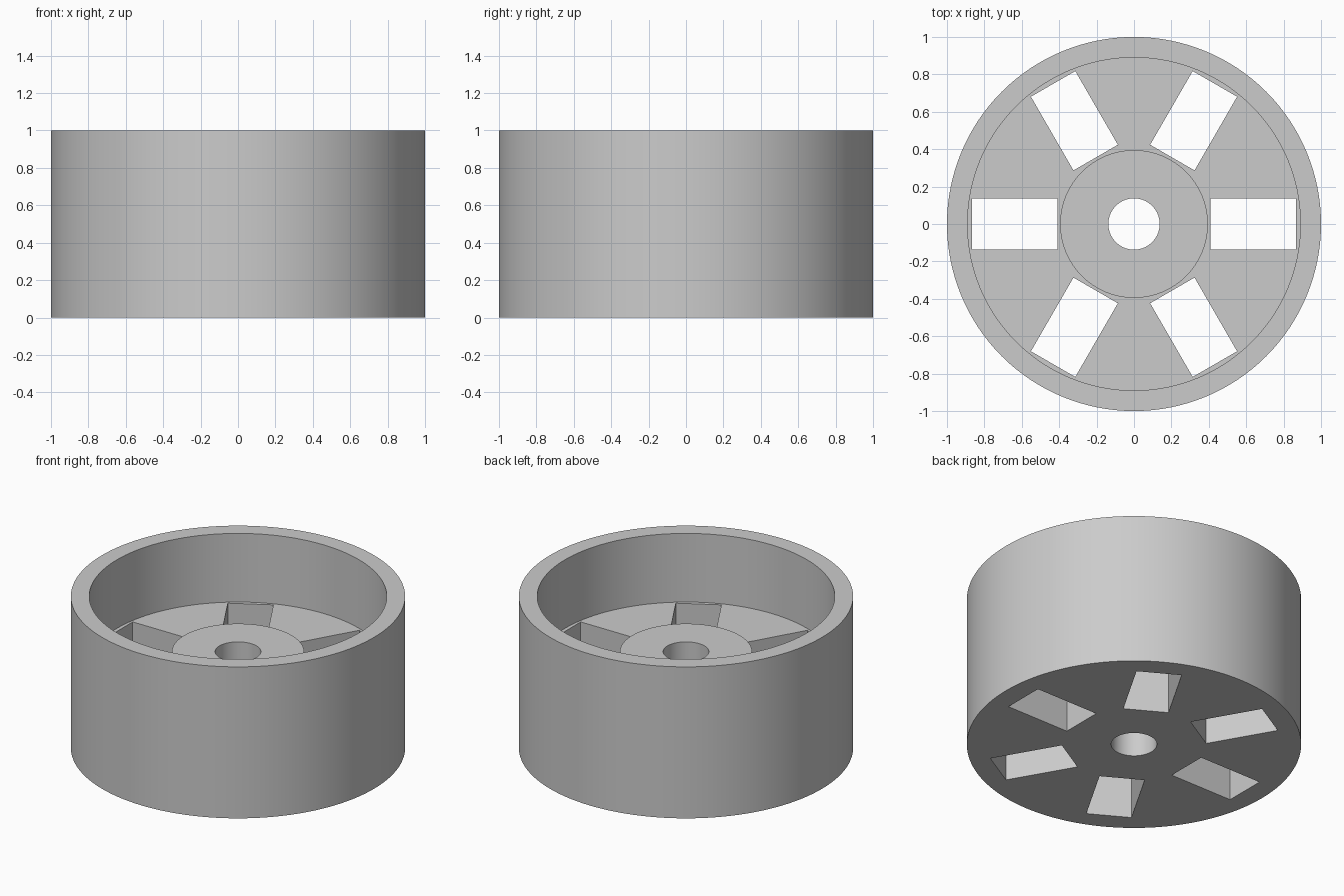
import bpy, bmesh, math
from mathutils import Matrix

if "Cube" in bpy.data.objects:
    bpy.data.objects.remove(bpy.data.objects["Cube"])

SEGMENTS = 128
FLOOR_Z, HUB_Z = 0.547, 0.635

grey = bpy.data.materials.new("grey")
grey.diffuse_color = (0.6, 0.6, 0.6, 1)
grey.use_nodes = True
grey.node_tree.nodes["Principled BSDF"].inputs["Base Color"].default_value = grey.diffuse_color


def new_object(name, bm):
    bmesh.ops.recalc_face_normals(bm, faces=bm.faces)
    mesh = bpy.data.meshes.new(name)
    bm.to_mesh(mesh)
    bm.free()
    obj = bpy.data.objects.new(name, mesh)
    bpy.context.collection.objects.link(obj)
    return obj


# Wheel body: one closed profile (bore, hub, web, rim) turned about z
profile = [(0.137, 0), (1, 0), (1, 1), (0.89, 1), (0.89, FLOOR_Z),
           (0.395, FLOOR_Z), (0.395, HUB_Z), (0.137, HUB_Z)]
bm = bmesh.new()
rings = []
for i in range(SEGMENTS):
    a = 2 * math.pi * i / SEGMENTS
    rings.append([bm.verts.new((r * math.cos(a), r * math.sin(a), z)) for r, z in profile])
for i in range(SEGMENTS):
    a, b = rings[i], rings[(i + 1) % SEGMENTS]
    for j in range(len(profile)):
        k = (j + 1) % len(profile)
        bm.faces.new((a[j], b[j], b[k], a[k]))
wheel = new_object("wheel", bm)
wheel.data.materials.append(grey)

# Six rectangular windows through the web
bm = bmesh.new()
for i in range(6):
    m = (Matrix.Rotation(math.radians(60 * i), 4, 'Z')
         @ Matrix.Translation((0.6375, 0, 0.3))
         @ Matrix.Diagonal((0.455, 0.274, 1.0, 1)))
    bmesh.ops.create_cube(bm, size=1, matrix=m)
cutter = new_object("window_cutter", bm)
cutter.hide_render = True

cut = wheel.modifiers.new("windows", 'BOOLEAN')
cut.operation = 'DIFFERENCE'
cut.solver = 'EXACT'
cut.object = cutter
bpy.context.view_layer.objects.active = wheel
wheel.select_set(True)
bpy.ops.object.modifier_apply(modifier=cut.name)
bpy.data.objects.remove(cutter)

# Smooth round walls, crisp edges
bpy.ops.object.shade_smooth_by_angle(angle=math.radians(30))
